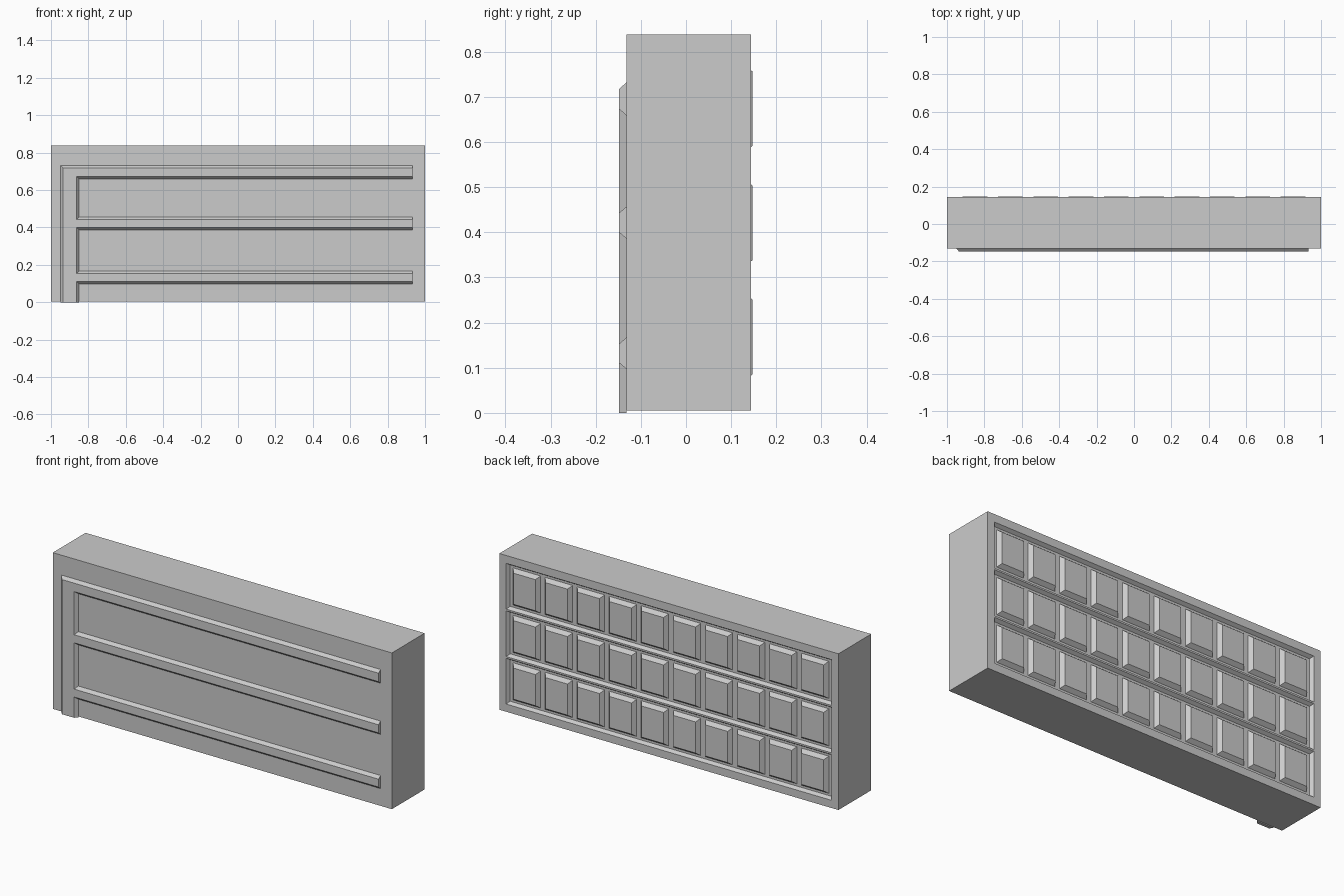
import bpy
import bmesh
from mathutils import Matrix, Vector

old = bpy.data.objects.get("Cube")
if old:
    bpy.data.objects.remove(old, do_unlink=True)

# Single flat grey
grey = bpy.data.materials.new("plain grey")
grey.use_nodes = True
COLOUR = (0.6, 0.6, 0.6, 1)
grey.diffuse_color = COLOUR
grey.node_tree.nodes["Principled BSDF"].inputs["Base Color"].default_value = COLOUR

BACK, FRONT = 0.144, -0.132
ROWS = (0.168, 0.421, 0.674)     # centre heights of the back rows
HALF_ROW, HALF_WIDTH = 0.122, 0.96
DEPTH = 0.0175


def finish(bm, name):
    bmesh.ops.recalc_face_normals(bm, faces=bm.faces)
    mesh = bpy.data.meshes.new(name)
    bm.to_mesh(mesh)
    bm.free()
    mesh.materials.append(grey)
    obj = bpy.data.objects.new(name, mesh)
    bpy.context.collection.objects.link(obj)
    return obj


def bridge(bm, lower, upper):
    """Closed solid between two matching outlines."""
    a = [bm.verts.new(p) for p in lower]
    b = [bm.verts.new(p) for p in upper]
    bm.faces.new(a)
    bm.faces.new(b)
    for i in range(len(a)):
        j = (i + 1) % len(a)
        bm.faces.new((a[i], a[j], b[j], b[i]))


# Main slab, with three sloped recesses sunk into the back
bottom, top = 0.005, 0.838
bm = bmesh.new()
bmesh.ops.create_cube(bm, size=1, matrix=Matrix.LocRotScale(
    Vector((0, (BACK + FRONT) / 2, (bottom + top) / 2)), None,
    Vector((2, BACK - FRONT, top - bottom))))
cuts = [((x, 0, 0), (1, 0, 0)) for x in (-HALF_WIDTH, HALF_WIDTH)]
cuts += [((0, 0, z + s * HALF_ROW), (0, 0, 1)) for z in ROWS for s in (-1, 1)]
for point, normal in cuts:
    bmesh.ops.bisect_plane(bm, geom=bm.verts[:] + bm.edges[:] + bm.faces[:],
                           plane_co=point, plane_no=normal)
bm.normal_update()
cells = []
for f in bm.faces:
    c = f.calc_center_median()
    if (f.normal.y > 0.9 and abs(c.x) < HALF_WIDTH
            and any(abs(c.z - z) < 0.05 for z in ROWS)):
        cells.append(f)
bmesh.ops.inset_individual(bm, faces=cells, thickness=0.016, depth=-DEPTH)
finish(bm, "slab")

# Raised bevelled panels, ten to a row
for row, z in zip(("lower", "middle", "upper"), ROWS):
    bm = bmesh.new()
    for i in range(10):
        x = -0.85 + i * 1.7 / 9

        def outline(grow, y):
            w, h = 0.065 + grow, 0.083 + grow
            return [(x + sx * w, y, z + sz * h)
                    for sx, sz in ((-1, -1), (1, -1), (1, 1), (-1, 1))]

        bridge(bm, outline(0.016, BACK - DEPTH), outline(0, 0.147))
    finish(bm, row + "_back_panels")


# Front rail: an upright post with three arms, chamfered on its long edges
def rail(inset, y):
    left, inner, end = -0.949 + inset, -0.849 - inset, 0.933
    pts = [(left, 0), (inner, 0)]
    for low, high in ((0.097, 0.167), (0.386, 0.457), (0.659, 0.732)):
        low, high = low + inset, high - inset
        pts += [(inner, low), (end, low), (end, high)]
        pts.append((inner if high < 0.6 else left, high))
    return [(px, y, pz) for px, pz in pts]


bm = bmesh.new()
bridge(bm, rail(0, FRONT), rail(0.014, -0.148))
finish(bm, "front_rail")
